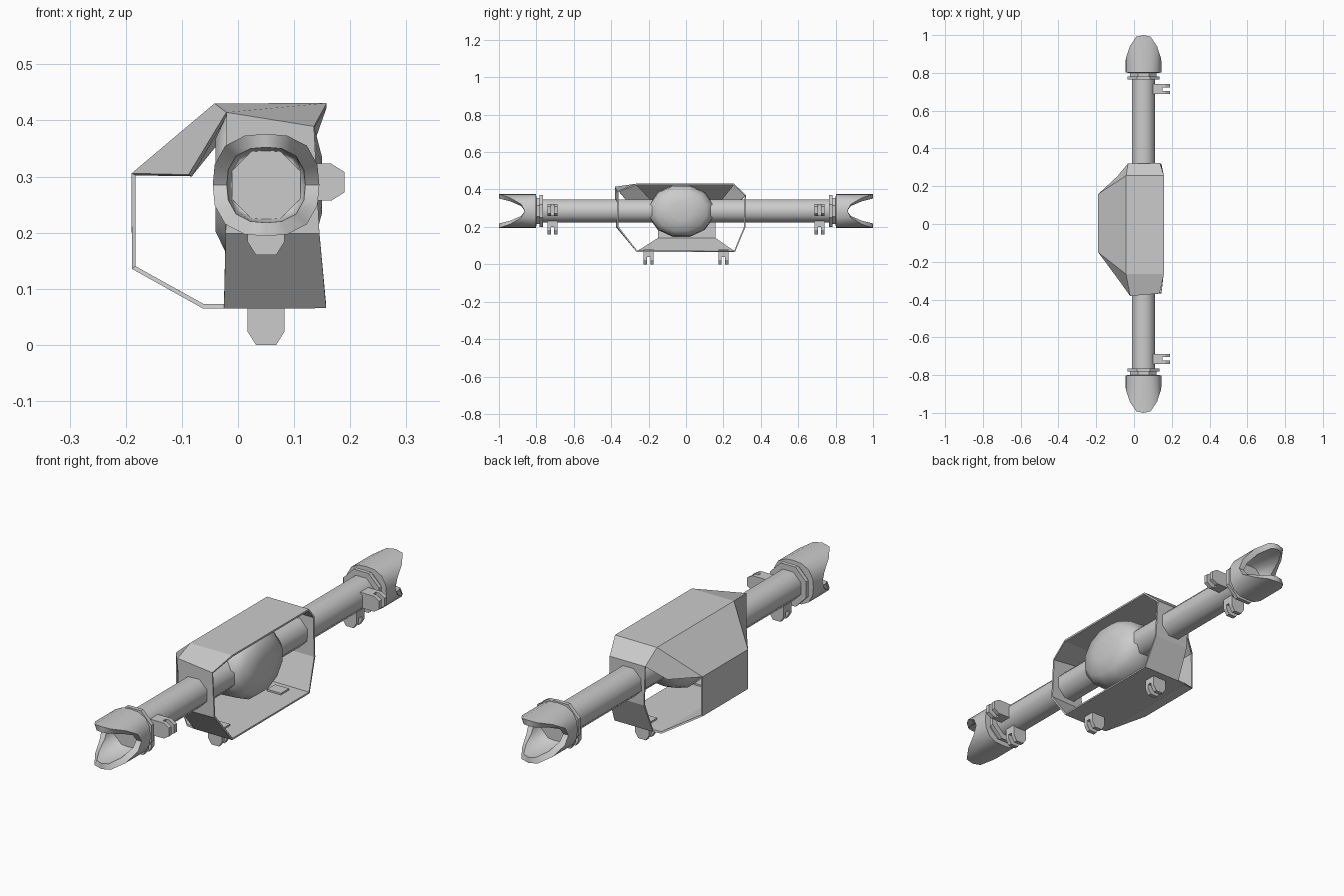
import bpy, bmesh
from math import sin, cos, pi, radians

if "Cube" in bpy.data.objects:
    bpy.data.objects.remove(bpy.data.objects["Cube"])

CX, CZ = 0.05, 0.285          # axle centre line


def make(name, verts, faces, smooth=False):
    me = bpy.data.meshes.new(name)
    bm = bmesh.new()
    vs = [bm.verts.new(v) for v in verts]
    for f in faces:
        bm.faces.new([vs[i] for i in f])
    bmesh.ops.recalc_face_normals(bm, faces=bm.faces)
    bm.to_mesh(me)
    bm.free()
    ob = bpy.data.objects.new(name, me)
    bpy.context.collection.objects.link(ob)
    if smooth:
        bpy.ops.object.select_all(action='DESELECT')
        ob.select_set(True)
        bpy.context.view_layer.objects.active = ob
        bpy.ops.object.shade_smooth_by_angle(angle=radians(50))
    return ob


def loft(name, rings, smooth=False):
    """Skin a list of equal rings and cap both ends."""
    n = len(rings[0])
    verts = [v for r in rings for v in r]
    faces = [(k * n + i, k * n + (i + 1) % n, (k + 1) * n + (i + 1) % n, (k + 1) * n + i)
             for k in range(len(rings) - 1) for i in range(n)]
    faces += [tuple(range(n)), tuple(range(len(verts) - n, len(verts)))]
    return make(name, verts, faces, smooth)


def octagon(y, r):
    R = r / cos(pi / 8)
    return [(CX + R * cos(pi / 8 + i * pi / 4), y, CZ + R * sin(pi / 8 + i * pi / 4))
            for i in range(8)]


# Axle tube
loft("axle_tube", [octagon(-0.825, 0.061), octagon(0.825, 0.061)], True)


# Yoke: cup with long arms at top and bottom, short at the sides
def arm_end(x):
    pts = [(0.0, 1.0), (0.03, 0.997), (0.05, 0.98), (0.067, 0.94), (0.09, 0.875), (0.1, 0.85)]
    for (x0, y0), (x1, y1) in zip(pts, pts[1:]):
        if x <= x1:
            return y0 + (y1 - y0) * (x - x0) / (x1 - x0)
    return 0.85


def yoke_ring(s, r, y=None):
    ring = []
    for i in range(16):
        a = i * pi / 8
        ox, oz = sin(a), cos(a)
        k = r / (abs(ox) ** 2.6 + abs(oz) ** 2.6) ** (1 / 2.6)
        yy = arm_end(abs(0.095 * ox)) if y is None else y
        ring.append((CX + k * ox, s * yy, CZ + k * oz * 0.96))
    return ring


# Clevis lug: solid root and two prongs, pointing right or down
def lug(name, tip, length, y, down):
    verts, faces = [], []

    def prism(profile, y0, y1):
        b, n = len(verts), len(profile)
        for yy in (y0, y1):
            for u, v in profile:
                verts.append((CX + v, yy, tip + u) if down else (tip - u, yy, CZ + 0.005 + v))
        faces.append(tuple(range(b, b + n)))
        faces.append(tuple(range(b + n, b + 2 * n)))
        faces.extend((b + i, b + (i + 1) % n, b + n + (i + 1) % n, b + n + i) for i in range(n))

    h, t = 0.033, 0.018
    prism([(0.04, -h), (length, -h), (length, h), (0.04, h)], y - 0.027, y + 0.027)
    prong = [(0, -t), (0.024, -h), (0.04, -h), (0.04, h), (0.024, h), (0, t)]
    prism(prong, y - 0.027, y - 0.009)
    prism(prong, y + 0.009, y + 0.027)
    make(name, verts, faces)


for s, side in ((-1, "front"), (1, "back")):
    loft(side + "_yoke", [yoke_ring(s, 0.06, 0.80), yoke_ring(s, 0.095, 0.801),
                          yoke_ring(s, 0.095), yoke_ring(s, 0.07),
                          yoke_ring(s, 0.064, 0.823), yoke_ring(s, 0.06, 0.82)], True)
    loft(side + "_flange", [octagon(s * 0.765, 0.085), octagon(s * 0.782, 0.085)])
    loft(side + "_collar", [octagon(s * 0.78, 0.07), octagon(s * 0.803, 0.07)])
    lug(side + "_side_lug", 0.19, 0.09, s * 0.714, False)
    lug(side + "_lower_lug", 0.16, 0.08, s * 0.714, True)
    lug(side + "_guard_lug", 0.0, 0.08, s * 0.20, True)

# Differential housing, turned about the x direction
profile = [(-0.04, 0.6), (-0.02, 0.9), (0.03, 1.0), (0.10, 0.97), (0.135, 0.78), (0.15, 0.35)]
loft("differential_housing",
     [[(x, -0.025 + 0.178 * r * cos((i + .5) * pi / 6), CZ + 0.143 * r * sin((i + .5) * pi / 6))
       for i in range(12)] for x, r in profile], True)

# Folded sheet guard: matching fold points at the front and back ends
front = dict(t0=(.158, -.265, .427), t1=(-.04, -.265, .427), s=(.135, -.365, .387),
             u=(-.02, -.378, .412), w=(-.186, -.15, .304), v=(-.085, -.285, .302),
             p=(.145, -.365, .2), q=(-.022, -.37, .2), b=(.157, -.262, .069),
             c=(-.025, -.262, .069), d=(-.062, -.258, .069), e=(-.186, -.15, .138))
back = dict(t0=(.158, .255, .427), t1=(-.04, .255, .427), s=(.138, .318, .368),
            u=(-.03, .318, .368), w=(-.186, .158, .304), v=(-.085, .25, .302),
            p=(.145, .314, .2), q=(-.022, .314, .2), b=(.157, .26, .069),
            c=(-.025, .26, .069), d=(-.062, .256, .069), e=(-.186, .158, .138))
keys = list(front)
n = len(keys)
idx = {k: i for i, k in enumerate(keys)}
faces = []
for quad in (("t0", "t1", "u", "s"), ("t1", "w", "v", "u"),
             ("s", "u", "q", "p"), ("p", "q", "c", "b")):
    for off in (0, n):
        faces.append([idx[k] + off for k in quad])
for a, b in ("t0 t1", "t1 w", "w e", "e d", "d c", "c b") and \
        [p.split() for p in ("t0 t1", "t1 w", "w e", "e d", "d c", "c b")]:
    faces.append([idx[a], idx[b], idx[b] + n, idx[a] + n])
guard = make("differential_guard", list(front.values()) + list(back.values()), faces)
mod = guard.modifiers.new("sheet_thickness", 'SOLIDIFY')
mod.thickness = 0.008
mod.offset = 0
